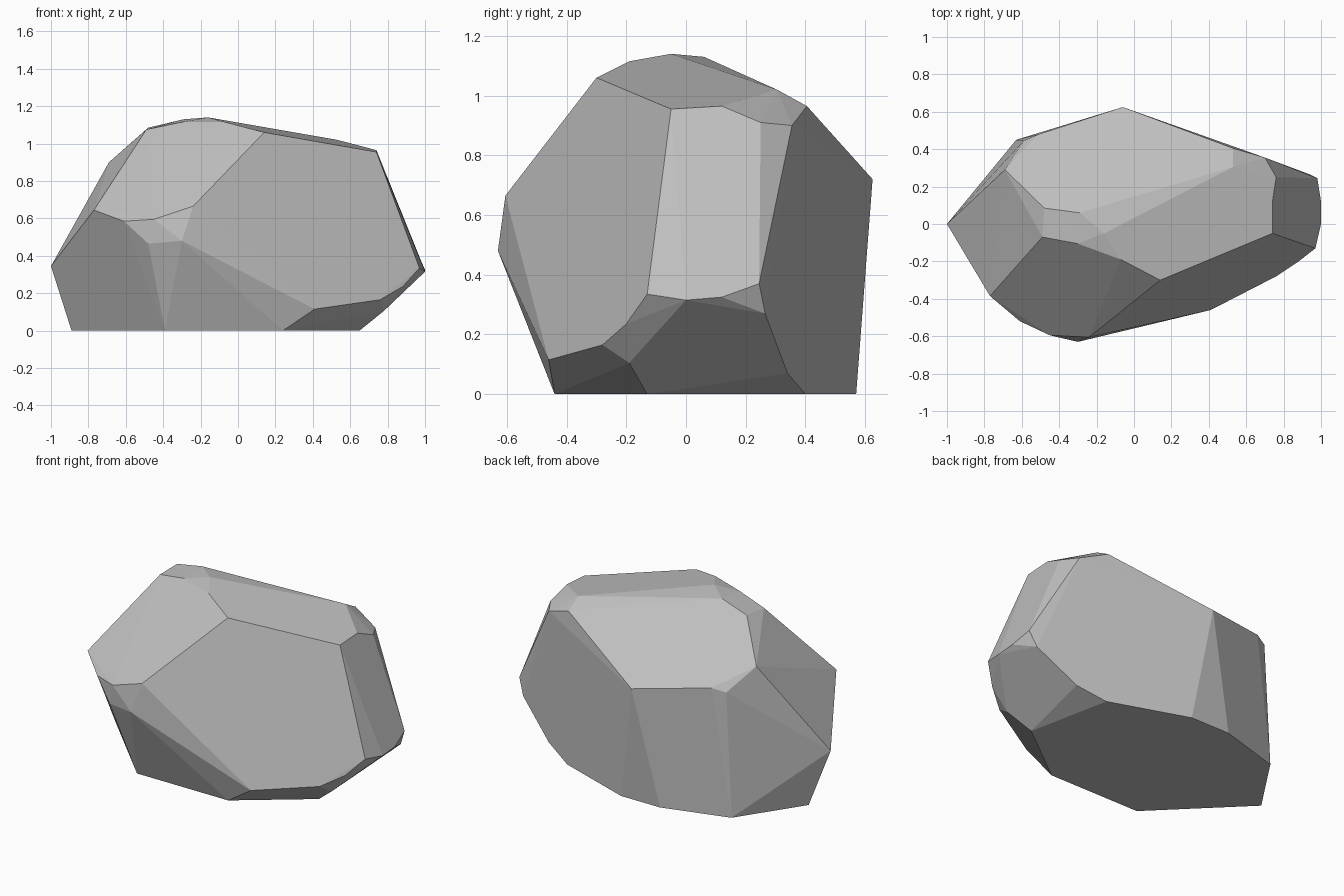
import bpy
import bmesh
import math

# Remove the default cube only
default_cube = bpy.data.objects.get("Cube")
if default_cube:
    bpy.data.objects.remove(default_cube, do_unlink=True)


def make_material(name, colour):
    """Create one flat colour for the viewport and for renders."""
    material = bpy.data.materials.new(name)
    material.use_nodes = True
    material.diffuse_color = colour
    shader = material.node_tree.nodes["Principled BSDF"]
    shader.inputs["Base Color"].default_value = colour
    shader.inputs["Roughness"].default_value = 0.9
    return material


def make_chiselled_block(name, corners, material, flatness):
    """Wrap corner points in a hull and merge nearly level neighbours into facets."""
    mesh = bpy.data.meshes.new(name)
    bm = bmesh.new()
    for corner in corners:
        bm.verts.new(corner)
    hull = bmesh.ops.convex_hull(bm, input=bm.verts[:])
    unused = [v for v in bm.verts if not v.link_faces]
    bmesh.ops.delete(bm, geom=unused, context='VERTS')
    bmesh.ops.dissolve_limit(
        bm,
        angle_limit=flatness,
        verts=bm.verts[:],
        edges=bm.edges[:],
    )
    bmesh.ops.recalc_face_normals(bm, faces=bm.faces[:])
    for face in bm.faces:
        face.smooth = False
    bm.to_mesh(mesh)
    bm.free()
    mesh.materials.append(material)
    block = bpy.data.objects.new(name, mesh)
    bpy.context.collection.objects.link(block)
    return block


# Flat footprint on the ground, anticlockwise from the front
footprint = [
    (-.39, -.44), (.24, -.44), (.65, -.13), (.54, .4),
    (.05, .57), (-.22, .57), (-.63, .45), (-.89, .06),
]
base = [(x, y, 0) for x, y in footprint]

# Chamfered lower edge on the front and left
lower_edge = [
    (.41, -.46, .115), (.76, -.28, .165), (.78, -.19, .105),
    (.88, -.2, .235), (.71, .34, .07), (.94, .265, .27),
]

# Widest belt around the sides
belt = [
    (-1, 0, .345), (-.48, -.58, .465), (-.3, -.63, .48),
    (.97, -.13, .335), (1, 0, .315), (1, .12, .325), (.98, .245, .37),
]

# Shoulder where the walls turn into the sloping top
shoulder = [
    (-.77, -.385, .645), (-.61, -.52, .585), (-.45, -.595, .595),
    (-.24, -.605, .665), (-.06, .625, .72), (-.51, .48, .79),
    (-.59, .445, .77), (-.69, .29, .9),
]

# Crown facets and the ridge running to the left end
crown = [
    (-.49, -.07, 1.075), (-.48, .085, 1.085), (-.3, -.105, 1.115),
    (-.29, .06, 1.13), (-.16, -.05, 1.14), (-.07, -.19, 1.115),
    (.14, -.3, 1.06), (.53, .305, 1.02), (.53, .405, .965),
    (.74, -.05, .955), (.74, .12, .965), (.76, .25, .91), (.7, .355, .9),
]

stone_grey = make_material("stone grey", (0.52, 0.52, 0.52, 1))
make_chiselled_block(
    "boulder",
    base + lower_edge + belt + shoulder + crown,
    stone_grey,
    math.radians(3),
)
